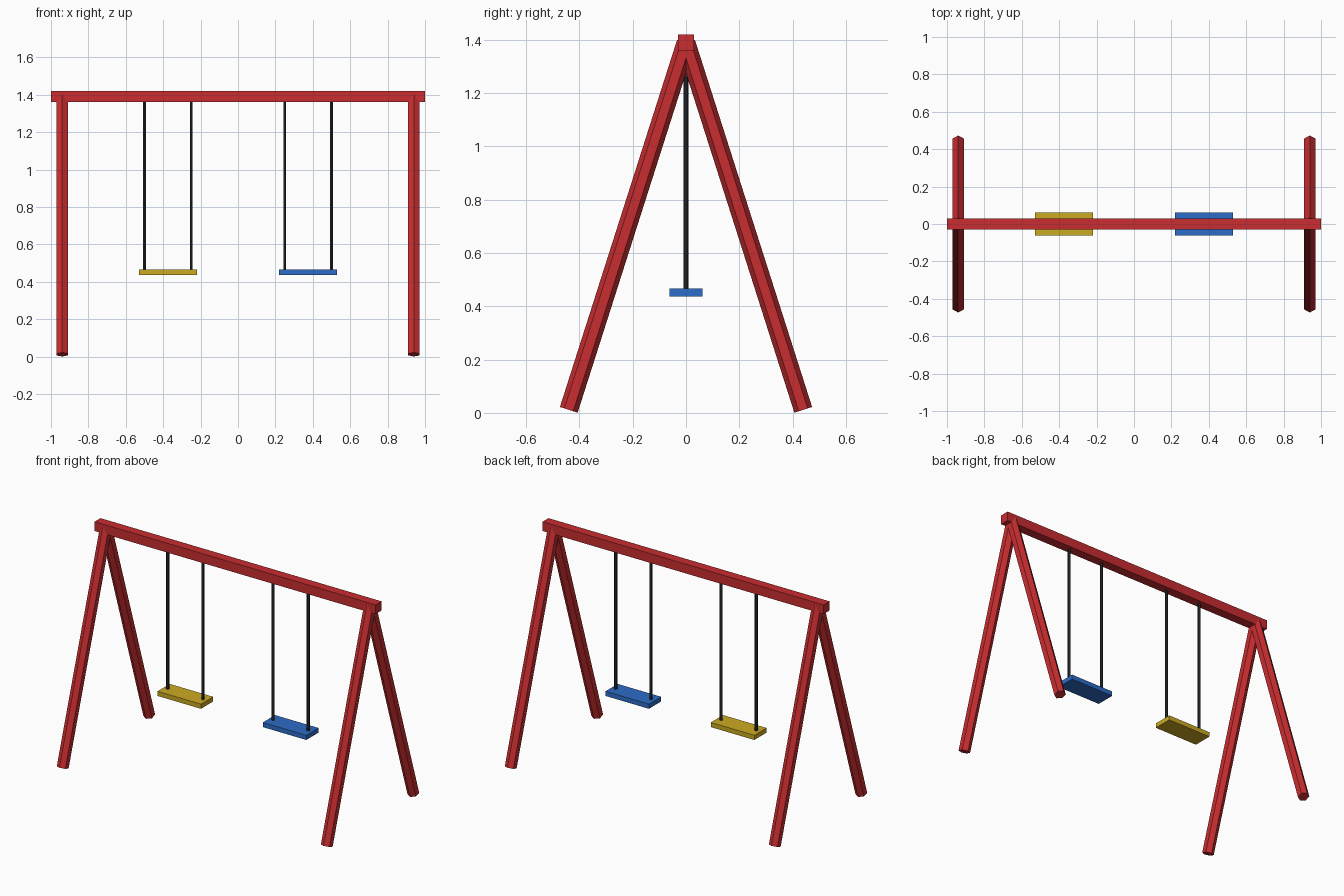
import bpy, bmesh, math
from mathutils import Vector

if "Cube" in bpy.data.objects:
    bpy.data.objects.remove(bpy.data.objects["Cube"])


def material(name, rgb):
    m = bpy.data.materials.new(name)
    m.diffuse_color = (*rgb, 1)
    m.use_nodes = True
    m.node_tree.nodes["Principled BSDF"].inputs["Base Color"].default_value = m.diffuse_color
    return m


RED = material("red paint", (0.58, 0.026, 0.03))
YELLOW = material("yellow seat", (0.60, 0.40, 0.016))
BLUE = material("blue seat", (0.026, 0.15, 0.57))
DARK = material("dark chain", (0.022, 0.025, 0.03))


def finish(bm, name, mat):
    bmesh.ops.recalc_face_normals(bm, faces=bm.faces)
    me = bpy.data.meshes.new(name)
    bm.to_mesh(me)
    bm.free()
    me.materials.append(mat)
    ob = bpy.data.objects.new(name, me)
    bpy.context.collection.objects.link(ob)
    return ob


def box(name, centre, size, mat):
    bm = bmesh.new()
    bmesh.ops.create_cube(bm, size=1)
    for v in bm.verts:
        v.co = Vector(centre) + Vector([c * s for c, s in zip(v.co, size)])
    return finish(bm, name, mat)


def rod(name, a, b, radius, mat, sides=6):
    # prism between two points in a y-z plane, flat faces towards +-x
    a, b = Vector(a), Vector(b)
    x = Vector((1, 0, 0))
    u = x.cross(b - a).normalized()
    bm = bmesh.new()
    rings = []
    for p in (a, b):
        rings.append([bm.verts.new(p + radius * (math.cos(t) * u + math.sin(t) * x))
                      for t in (2 * math.pi * i / sides for i in range(sides))])
    lo, hi = rings
    for i in range(sides):
        j = (i + 1) % sides
        bm.faces.new((lo[i], lo[j], hi[j], hi[i]))
    bm.faces.new(lo)
    bm.faces.new(hi)
    return finish(bm, name, mat)


# top beam
box("top_beam", (0, 0, 1.39), (2, 0.06, 0.06), RED)

# A-frame legs
for sx, side in ((-1, "left"), (1, "right")):
    for sy, end in ((-1, "front"), (1, "back")):
        rod(f"{end}_{side}_leg", (sx * 0.94, sy * 0.44, 0.0115),
            (sx * 0.94, 0, 1.39), 0.035, RED)

# swings: seat and two chains each
for cx, side, mat in ((-0.375, "left", YELLOW), (0.375, "right", BLUE)):
    box(f"{side}_seat", (cx, 0, 0.452), (0.31, 0.124, 0.03), mat)
    for k, dx in enumerate((-0.125, 0.125)):
        rod(f"{side}_chain_{k + 1}", (cx + dx, 0, 0.455), (cx + dx, 0, 1.37), 0.009, DARK)
